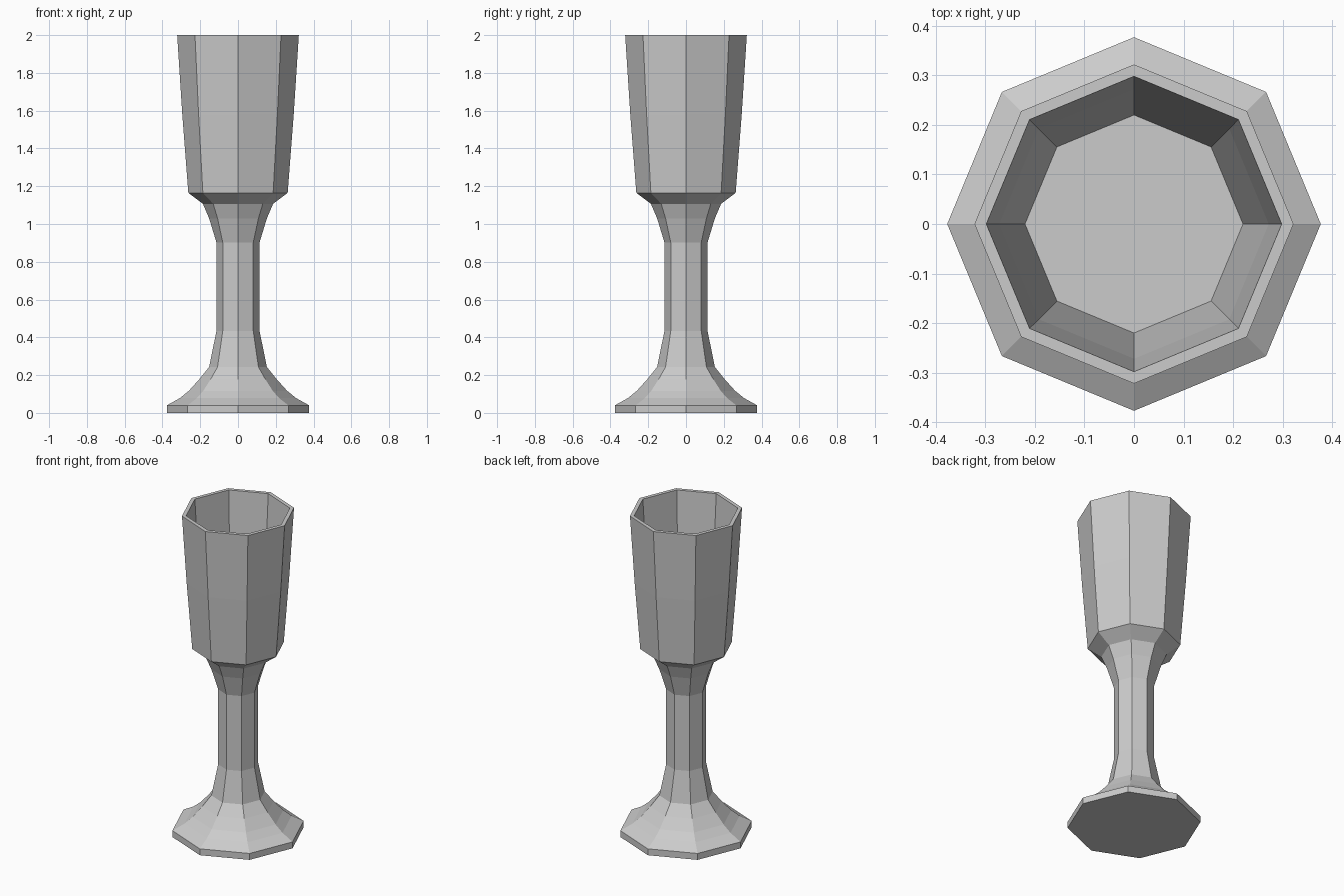
import bpy, bmesh
from math import cos, sin, tau

if "Cube" in bpy.data.objects:
    bpy.data.objects.remove(bpy.data.objects["Cube"])

SIDES = 8


def lathe(name, profile):
    """Revolve (radius, z) rings into a closed flat-faced octagonal solid."""
    bm = bmesh.new()
    rings = [[bm.verts.new((r * cos(tau * i / SIDES), r * sin(tau * i / SIDES), z))
              for i in range(SIDES)] for r, z in profile]
    for a, b in zip(rings, rings[1:]):
        for i in range(SIDES):
            j = (i + 1) % SIDES
            bm.faces.new((a[i], a[j], b[j], b[i]))
    bm.faces.new(rings[0][::-1])
    bm.faces.new(rings[-1])
    bmesh.ops.recalc_face_normals(bm, faces=bm.faces)
    mesh = bpy.data.meshes.new(name)
    bm.to_mesh(mesh)
    bm.free()
    obj = bpy.data.objects.new(name, mesh)
    bpy.context.collection.objects.link(obj)
    return obj


# Profile runs up the outside, over the rim and down to the cup floor
foot = [(0.377, 0), (0.377, 0.04), (0.308, 0.078), (0.26, 0.117),
        (0.205, 0.178), (0.153, 0.243)]
stem = [(0.114, 0.434), (0.114, 0.902), (0.153, 1.03), (0.186, 1.107)]
cup = [(0.263, 1.165), (0.295, 1.58), (0.322, 2.0)]
inside = [(0.298, 2.0), (0.272, 1.58), (0.22, 1.19)]
lathe("goblet", foot + stem + cup + inside)
